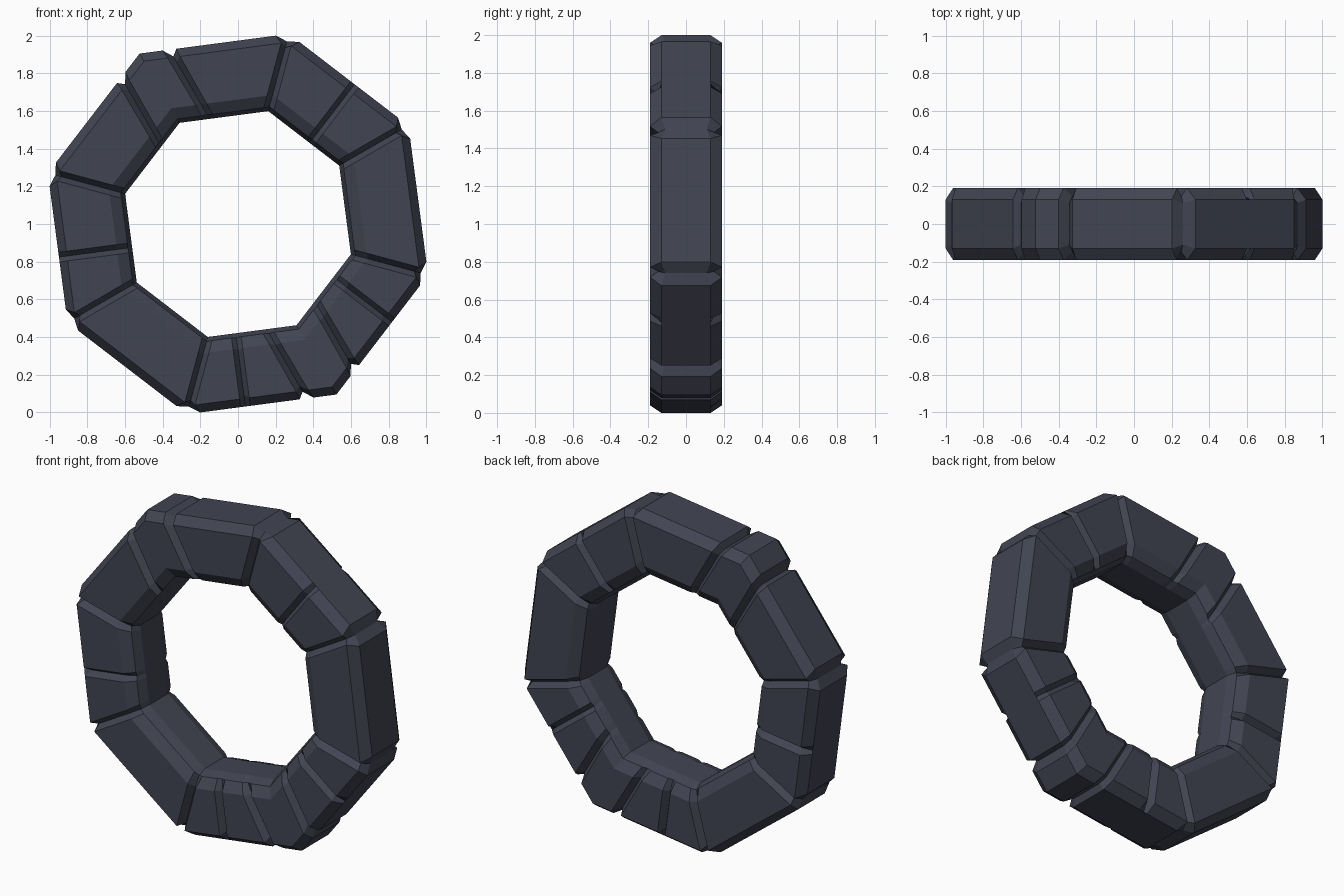
import bpy, bmesh, math

if "Cube" in bpy.data.objects:
    bpy.data.objects.remove(bpy.data.objects["Cube"])

T = math.tan(math.radians(22.5))
CZ = 1.0

# half cross-sections: (distance from centre, half depth), inner rim to outer rim
FULL = [(.573, .09), (.595, .15), (.655, .19), (.922, .19), (.965, .13)]
JOINT = [(.573, .09), (.597, .137), (.662, .147), (.895, .147), (.927, .11)]   # groove all round
CUT = [(.573, .09), (.597, .137), (.662, .15), (.90, .15), (.965, .13)]        # groove in faces only

# half widths of the grooves at each profile point
W_CORNER = [.03, .03, .03, .03, .07]
W_JOINT = [.03, .03, .03, .033, .037]
W_CUT = [.026] * 5

# grooves along each of the eight sides, clockwise from the top:
# (profile, mitre slope, offset)
SIDES = [
    [("joint", -T, .16)],
    [("cut", 0, .04)],
    [],
    [("cut", 0, -.085), ("joint", T, -.16)],
    [("joint", -T, .16), ("cut", 0, .087)],
    [],
    [("cut", 0, -.05)],
    [("joint", T, -.16)],
]
PLAIN_CORNERS = (0, 4)      # bent blocks run around these corners

stone = bpy.data.materials.new("dark slate")
stone.diffuse_color = (.053, .059, .084, 1)
stone.use_nodes = True
stone.node_tree.nodes["Principled BSDF"].inputs["Base Color"].default_value = stone.diffuse_color

bm = bmesh.new()
rings = []


def section(side, profile, slope, offset, widths=None, sign=0):
    """Add one cross-section of the ring on the given side."""
    th = math.radians(97.5 - 45 * side)
    n = (math.cos(th), math.sin(th))
    t = (math.sin(th), -math.cos(th))
    pts = []
    for i, (a, y) in enumerate(profile):
        u = slope * a + offset + (sign * widths[i] if widths else 0)
        pts.append((n[0] * a + t[0] * u, y, n[1] * a + t[1] * u + CZ))
    loop = [(x, -y, z) for x, y, z in pts] + pts[::-1]
    rings.append([bm.verts.new(p) for p in loop])


# sweep the sections around the octagon
for s, grooves in enumerate(SIDES):
    if s in PLAIN_CORNERS:
        section(s, FULL, -T, 0)
    else:
        section(s, JOINT, -T, 0)
        section(s, FULL, -T, 0, W_CORNER, 1)
    for kind, slope, off in grooves:
        valley, w = (JOINT, W_JOINT) if kind == "joint" else (CUT, W_CUT)
        section(s, FULL, slope, off, w, -1)
        section(s, valley, slope, off)
        section(s, FULL, slope, off, w, 1)
    if (s + 1) % 8 not in PLAIN_CORNERS:
        section(s, FULL, T, 0, W_CORNER, -1)

# skin the sections
for k, r in enumerate(rings):
    q = rings[(k + 1) % len(rings)]
    for i in range(len(r)):
        j = (i + 1) % len(r)
        bm.faces.new((r[i], r[j], q[j], q[i]))
bmesh.ops.recalc_face_normals(bm, faces=bm.faces)

me = bpy.data.meshes.new("stone_ring")
bm.to_mesh(me)
bm.free()
me.materials.append(stone)
ob = bpy.data.objects.new("stone_ring", me)
bpy.context.collection.objects.link(ob)

# rest on the ground
low = min(v.co.z for v in me.vertices)
for v in me.vertices:
    v.co.z -= low
